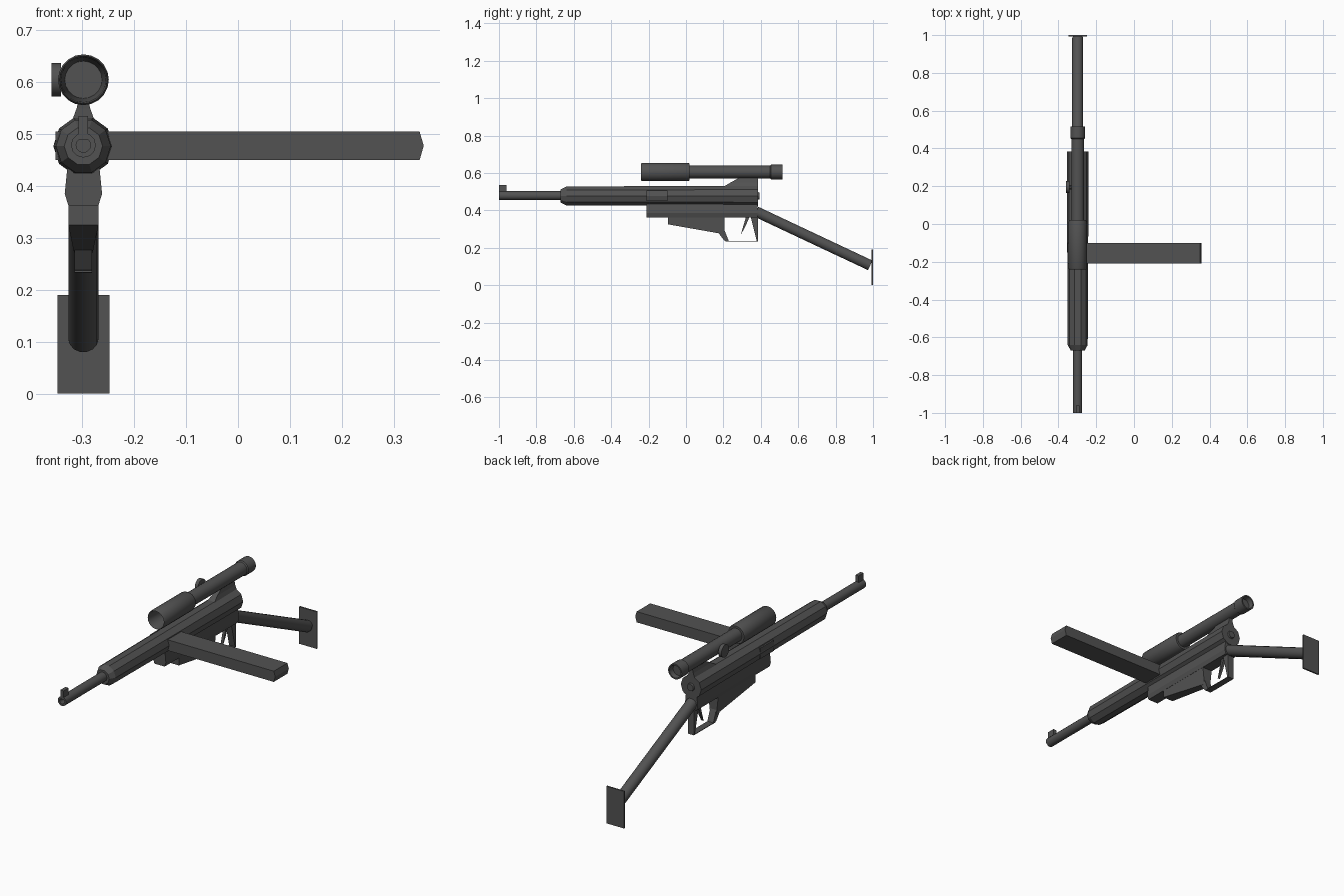
import bpy, bmesh, math
from mathutils import Vector

if "Cube" in bpy.data.objects:
    bpy.data.objects.remove(bpy.data.objects["Cube"])

CX = -0.298     # gun axis in x
BZ = 0.477      # barrel axis height
SZ = 0.605      # scope axis height
DARK = bpy.data.materials.new("dark_steel")
DARK.diffuse_color = (0.085, 0.085, 0.085, 1)
DARK.use_nodes = True
DARK.node_tree.nodes["Principled BSDF"].inputs["Base Color"].default_value = DARK.diffuse_color


def finish(name, bm, smooth=False):
    bmesh.ops.recalc_face_normals(bm, faces=bm.faces)
    me = bpy.data.meshes.new(name)
    bm.to_mesh(me)
    bm.free()
    ob = bpy.data.objects.new(name, me)
    bpy.context.collection.objects.link(ob)
    me.materials.append(DARK)
    if smooth:
        bpy.ops.object.select_all(action='DESELECT')
        ob.select_set(True)
        bpy.context.view_layer.objects.active = ob
        bpy.ops.object.shade_smooth_by_angle(angle=math.radians(35))
    return ob


def loft(name, rings, smooth=False):
    """Skin matching rings of points and cap both ends."""
    bm = bmesh.new()
    vs = [[bm.verts.new(p) for p in r] for r in rings]
    for a, b in zip(vs, vs[1:]):
        n = len(a)
        for i in range(n):
            j = (i + 1) % n
            bm.faces.new((a[i], a[j], b[j], b[i]))
    bm.faces.new(vs[0])
    bm.faces.new(vs[-1])
    return finish(name, bm, smooth)


def lathe(name, z, profile, sides, smooth=False):
    """Revolve (y, radius) pairs around the gun axis at height z."""
    rings = []
    for y, r in profile:
        rings.append([(CX + r * math.cos(2 * math.pi * i / sides), y,
                       z + r * math.sin(2 * math.pi * i / sides)) for i in range(sides)])
    return loft(name, rings, smooth)


def side_plate(name, pts, half):
    """Extrude a (y, z) outline across the gun."""
    return loft(name, [[(CX + s * half, y, z) for y, z in pts] for s in (-1, 1)])


def rod(name, a, b, r, sides, smooth=True):
    """Cylinder between two points."""
    a, b = Vector(a), Vector(b)
    d = (b - a).normalized()
    u = d.cross(Vector((0, 0, 1))).normalized()
    v = d.cross(u)
    ang = [2 * math.pi * i / sides for i in range(sides)]
    return loft(name, [[p + u * r * math.cos(t) + v * r * math.sin(t) for t in ang]
                       for p in (a, b)], smooth)


# Receiver tube, barrel with bore, rear button
lathe("receiver", BZ, [(-0.67, 0.037), (-0.64, 0.053), (0.385, 0.058)], 10)
lathe("barrel", BZ + 0.002, [(-0.9, 0.014), (-1.0, 0.014), (-1.0, 0.024), (-0.66, 0.024)], 12, True)
lathe("rear_button", BZ, [(0.38, 0.022), (0.393, 0.018)], 12)

# Front sight
side_plate("front_sight", [(-1.0, 0.49), (-1.0, 0.535), (-0.96, 0.535), (-0.96, 0.49)], 0.009)

# Magazine sticking out sideways, with ridged end
mag = [(-0.352, 0.45), (0.35, 0.45), (0.358, 0.478), (0.35, 0.505), (-0.352, 0.505)]
loft("magazine", [[(x, y, z) for x, z in mag] for y in (-0.21, -0.10)])

# Trigger housing, faceted in section
half = [(0.030, 0.445), (0.036, 0.385), (0.029, 0.363)]
section = half + [(-x, z) for x, z in reversed(half)]
loft("trigger_housing", [[(CX + x, y, z) for x, z in section] for y in (-0.21, 0.382)])

# Lower housing, narrowing towards the guard
loft("lower_housing", [[(CX + 0.029, y, 0.37), (CX + w, y, zb), (CX - w, y, zb), (CX - 0.029, y, 0.37)]
                       for y, zb, w in ((-0.095, 0.325, 0.029), (0.205, 0.272, 0.018))])

# Trigger guard and trigger
side_plate("guard_front", [(0.165, 0.29), (0.205, 0.238), (0.23, 0.233), (0.203, 0.30)], 0.017)
side_plate("guard_bottom", [(0.21, 0.234), (0.385, 0.234), (0.385, 0.237), (0.21, 0.237)], 0.017)
side_plate("guard_rear", [(0.345, 0.37), (0.384, 0.37), (0.386, 0.234), (0.378, 0.236)], 0.017)
side_plate("trigger", [(0.322, 0.37), (0.342, 0.37), (0.318, 0.315), (0.293, 0.27)], 0.007)

# Tube stock and butt plate
rod("stock_tube", (CX, 0.375, 0.393), (CX, 0.985, 0.106), 0.029, 14)
side_plate("butt_plate", [(0.992, 0), (1.0, 0), (1.0, 0.19), (0.992, 0.19)], 0.05)

# Scope: hollow bell, tube and eyepiece
lathe("scope", SZ, [(-0.12, 0.018), (-0.12, 0.036), (-0.225, 0.043), (-0.24, 0.046), (-0.235, 0.049),
                    (0.01, 0.049), (0.02, 0.045), (0.02, 0.034), (0.45, 0.034), (0.455, 0.039),
                    (0.515, 0.039), (0.515, 0.032), (0.49, 0.028)], 20, True)

# Scope adjustment knob
rod("knob_stem", (CX - 0.02, 0.195, SZ), (CX - 0.045, 0.195, SZ), 0.012, 10)
rod("scope_knob", (CX - 0.043, 0.195, SZ), (CX - 0.061, 0.195, SZ), 0.032, 16)

# Scope mount, tapering upwards
loft("scope_mount", [[(CX + s * w, y, z) for s, y in ((-1, yf), (1, yf), (1, 0.385), (-1, 0.385))]
                     for z, yf, w in ((0.52, 0.19, 0.024), (0.55, 0.24, 0.013), (0.582, 0.30, 0.006))])
